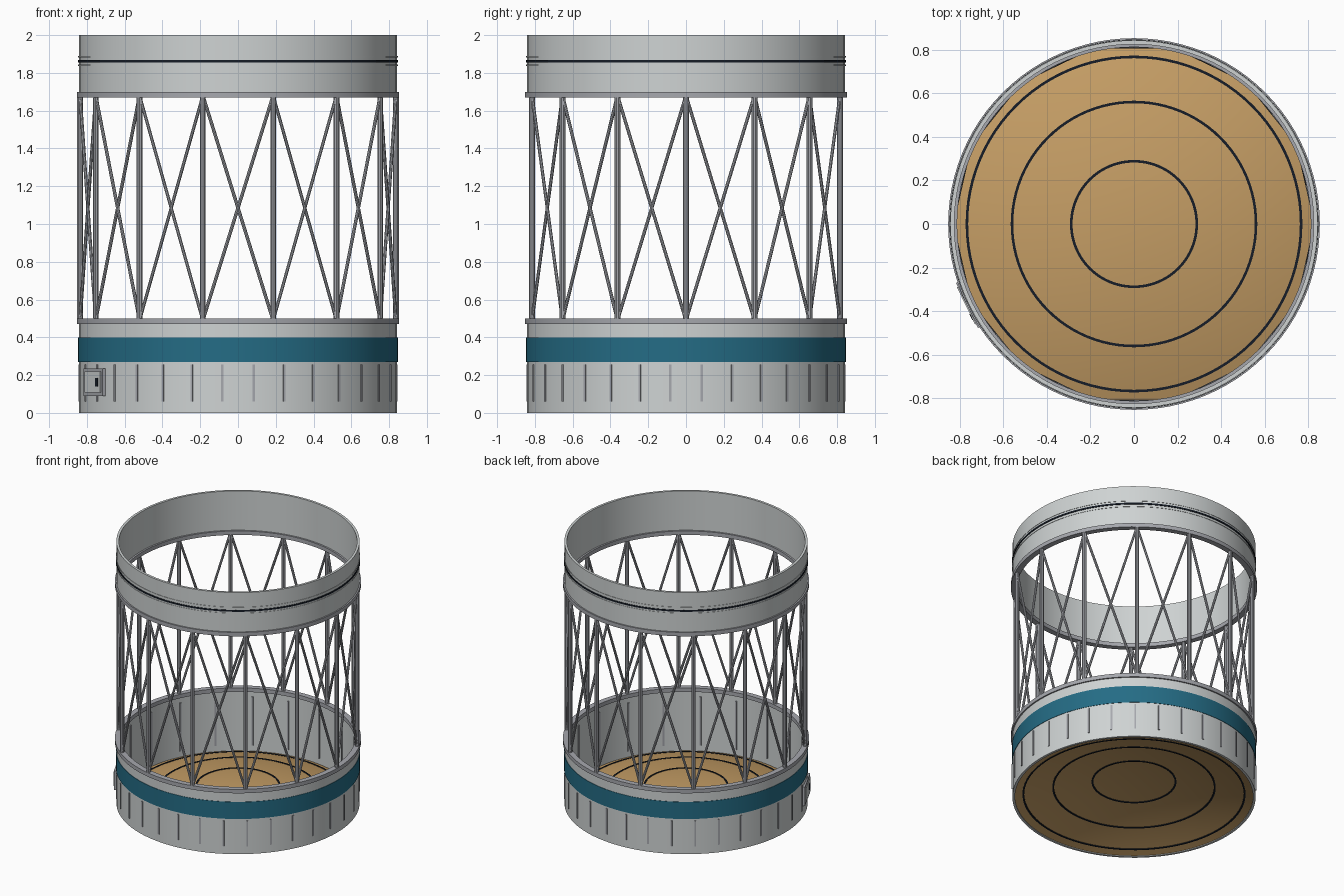
import bpy
import bmesh
from math import sin, cos, pi, radians
from mathutils import Vector, Matrix

cube = bpy.data.objects.get("Cube")
if cube:
    bpy.data.objects.remove(cube, do_unlink=True)

SEGMENTS = 96
RADIUS = 0.843
BAYS = 14


def material(name, color):
    mat = bpy.data.materials.new(name)
    mat.use_nodes = True
    mat.diffuse_color = (*color, 1)
    mat.node_tree.nodes["Principled BSDF"].inputs["Base Color"].default_value = (*color, 1)
    return mat


GREY = material("light grey", (0.62, 0.65, 0.65))
STEEL = material("steel grey", (0.38, 0.39, 0.42))
TEAL = material("teal blue", (0.018, 0.15, 0.235))
GOLD = material("tan gold", (0.56, 0.34, 0.13))
DARK = material("dark navy", (0.008, 0.012, 0.02))


def finish(name, bm, mat):
    bmesh.ops.recalc_face_normals(bm, faces=bm.faces)
    mesh = bpy.data.meshes.new(name)
    bm.to_mesh(mesh)
    bm.free()
    mesh.materials.append(mat)
    obj = bpy.data.objects.new(name, mesh)
    bpy.context.collection.objects.link(obj)
    bpy.ops.object.select_all(action="DESELECT")
    obj.select_set(True)
    bpy.context.view_layer.objects.active = obj
    bpy.ops.object.shade_smooth_by_angle(angle=radians(35))
    return obj


def lathe(name, profile, mat):
    """Spin a closed (radius, height) outline around z."""
    bm = bmesh.new()
    verts = [bm.verts.new((r, 0, z)) for r, z in profile]
    edges = [bm.edges.new((v, verts[i - 1])) for i, v in enumerate(verts)]
    bmesh.ops.spin(bm, geom=verts + edges, axis=(0, 0, 1), cent=(0, 0, 0),
                   angle=2 * pi, steps=SEGMENTS, use_merge=True)
    bmesh.ops.remove_doubles(bm, verts=bm.verts, dist=1e-5)
    return finish(name, bm, mat)


def hoop(name, inner, outer, low, high, mat):
    return lathe(name, [(inner, low), (outer, low), (outer, high), (inner, high)], mat)


def polar(r, angle, z):
    return Vector((r * cos(angle), r * sin(angle), z))


def add_rod(bm, a, b, radius, sides):
    axis = b - a
    turn = axis.to_track_quat("Z", "Y").to_matrix().to_4x4()
    bmesh.ops.create_cone(bm, cap_ends=True, segments=sides, radius1=radius, radius2=radius,
                          depth=axis.length, matrix=Matrix.Translation((a + b) / 2) @ turn)


def add_box(bm, angle, r, z, size, shift=0):
    """Box facing outward: size is depth, width, height; shift slides it sideways."""
    place = (Matrix.Rotation(angle, 4, "Z") @ Matrix.Translation((r, shift, z))
             @ Matrix.Diagonal((*size, 1)))
    bmesh.ops.create_cube(bm, size=1, matrix=place)


def stringers(name, count, offset, r, low, high, size, mat):
    bm = bmesh.new()
    for i in range(count):
        add_box(bm, offset + i * 2 * pi / count, r, (low + high) / 2, (size, size, high - low))
    finish(name, bm, mat)


# Lower and upper skirts
hoop("lower_skirt", 0.825, RADIUS, 0, 0.49, GREY)
hoop("upper_skirt", 0.825, RADIUS, 1.68, 2, GREY)
hoop("teal_band", 0.84, 0.846, 0.27, 0.4, TEAL)

# Flanges that hold the truss, and the separation joint
hoop("lower_flange", 0.812, 0.853, 0.47, 0.5, STEEL)
hoop("upper_flange", 0.812, 0.853, 1.67, 1.7, STEEL)
hoop("joint_seam", 0.84, 0.847, 1.855, 1.867, DARK)
for name, z in (("joint_lower_ridge", 1.84), ("joint_upper_ridge", 1.885)):
    hoop(name, 0.84, 0.846, z - 0.004, z + 0.004, GREY)

# Truss posts and crossed braces
posts, braces = bmesh.new(), bmesh.new()
low, high, truss_r = 0.49, 1.68, 0.836
step = 2 * pi / BAYS
for i in range(BAYS):
    a, b = i * step, (i + 1) * step
    add_rod(posts, polar(truss_r, a, low), polar(truss_r, a, high), 0.016, 10)
    for start, end in ((a, b), (b, a)):
        add_rod(braces, polar(truss_r, start, low), polar(truss_r, end, high), 0.009, 8)
finish("truss_posts", posts, STEEL)
finish("truss_braces", braces, STEEL)

# Stiffeners outside and inside the lower skirt
stringers("outer_stringers", 32, pi / 32, 0.842, 0.06, 0.255, 0.012, STEEL)
stringers("inner_stringers", 20, radians(10), 0.824, 0.06, 0.43, 0.012, STEEL)


# Shallow domed bulkhead with seam rings
def dome_height(r):
    return 0.012 + 0.135 * (1 - (r / 0.83) ** 2)


radii = [0.83 * i / 16 for i in range(17)]
top = [(r, dome_height(r)) for r in radii]
bottom = [(r, z - 0.008) for r, z in reversed(top)]
lathe("domed_bulkhead", top + bottom, GOLD)

for name, r in (("inner_seam", 0.288), ("middle_seam", 0.56), ("outer_seam", 0.767)):
    z = dome_height(r) - 0.004
    hoop(name, r - 0.006, r + 0.006, z - 0.008, z + 0.008, DARK)

# Access hatch: base, raised panel and slot
hatch = radians(206)
for name, r, size, shift, mat in (
        ("hatch_frame", 0.835, (0.036, 0.23, 0.145), 0, STEEL),
        ("hatch_panel", 0.85, (0.016, 0.19, 0.11), 0, GREY),
        ("hatch_slot", 0.856, (0.01, 0.03, 0.045), 0.055, DARK)):
    bm = bmesh.new()
    add_box(bm, hatch, r, 0.163, size, shift)
    finish(name, bm, mat)
